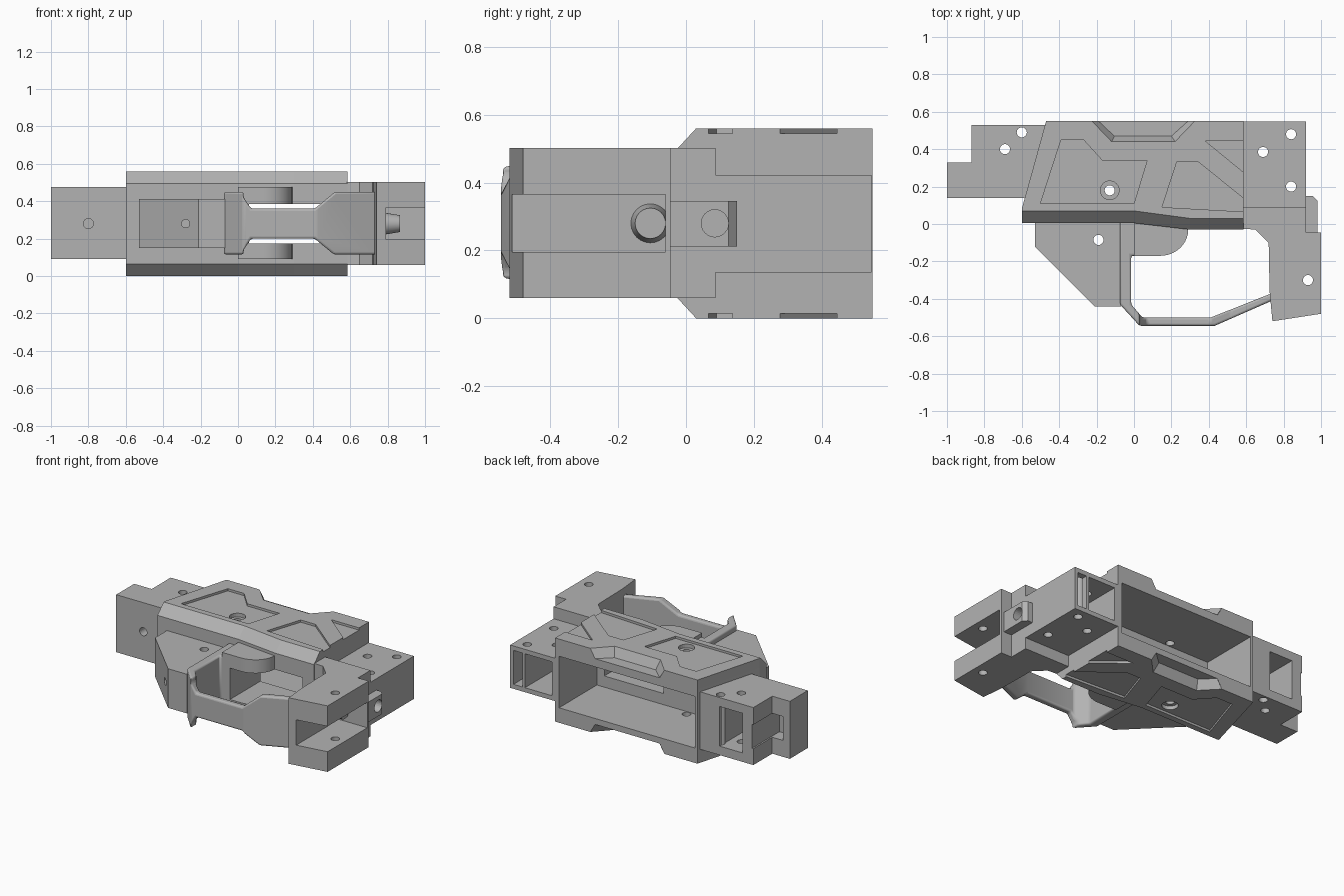
import bpy, bmesh, math
from mathutils import Matrix

if "Cube" in bpy.data.objects:
    bpy.data.objects.remove(bpy.data.objects["Cube"])

MID = 0.28
grey = bpy.data.materials.new("matte_grey")
grey.use_nodes = True
grey.diffuse_color = (0.45, 0.45, 0.45, 1)
grey.node_tree.nodes["Principled BSDF"].inputs["Base Color"].default_value = (0.45, 0.45, 0.45, 1)


def finish(name, bm):
    bmesh.ops.recalc_face_normals(bm, faces=bm.faces)
    mesh = bpy.data.meshes.new(name)
    bm.to_mesh(mesh)
    bm.free()
    mesh.materials.append(grey)
    ob = bpy.data.objects.new(name, mesh)
    bpy.context.scene.collection.objects.link(ob)
    return ob


def loft(name, layers, swap=False):
    """Stack matching outlines (height, points); swap lays the outline in x-z along y."""
    bm = bmesh.new()
    rings = []
    for h, pts in layers:
        rings.append([bm.verts.new((x, h, y) if swap else (x, y, h)) for x, y in pts])
    bm.faces.new(rings[0])
    bm.faces.new(rings[-1])
    for a, b in zip(rings, rings[1:]):
        for i in range(len(a)):
            j = (i + 1) % len(a)
            bm.faces.new((a[i], a[j], b[j], b[i]))
    return finish(name, bm)


def prism(name, pts, lo, hi, swap=False):
    return loft(name, [(lo, pts), (hi, pts)], swap)


def block(name, x0, x1, y0, y1, z0, z1):
    return prism(name, [(x0, y0), (x1, y0), (x1, y1), (x0, y1)], z0, z1)


def rod(name, pos, r, depth, axis="Z", r2=None):
    bm = bmesh.new()
    rot = {"Z": Matrix(), "X": Matrix.Rotation(math.pi / 2, 4, "Y"),
           "Y": Matrix.Rotation(math.pi / 2, 4, "X")}[axis]
    bmesh.ops.create_cone(bm, cap_ends=True, segments=24, radius1=r, radius2=r2 or r,
                          depth=depth, matrix=Matrix.Translation(pos) @ rot)
    return finish(name, bm)


def hole(x, y, r=0.027):
    return rod("cutter", (x, y, MID), r, 2)


def both(pts, lo, hi):
    """Matching cutters on the top and the underside."""
    return [prism("cutter", pts, lo, hi), prism("cutter", pts, 2 * MID - hi, 2 * MID - lo)]


def carve(ob, cutters):
    bpy.context.view_layer.objects.active = ob
    for c in cutters:
        c.hide_render = True
        m = ob.modifiers.new("cut", "BOOLEAN")
        m.operation, m.solver, m.object = "DIFFERENCE", "EXACT", c
        bpy.ops.object.modifier_apply(modifier=m.name)
        bpy.data.objects.remove(c)


def smooth(ob):
    bpy.ops.object.select_all(action="DESELECT")
    ob.select_set(True)
    bpy.context.view_layer.objects.active = ob
    bpy.ops.object.shade_smooth_by_angle(angle=math.radians(25))


# Main body with chamfered front edges
back = [(0.585, 0.55), (-0.47, 0.55)]
face = [(-0.6, 0.08), (-0.6, 0.005), (0, 0.005), (0.3, -0.03), (0.585, -0.03)]
rim = [(-0.6, 0.081), (-0.6, 0.07), (0, 0.07), (0.3, 0.03), (0.585, 0.03)]
body = loft("main_body", [(0, rim + back), (0.065, face + back),
                          (0.495, face + back), (0.56, rim + back)])
cuts = [block("cutter", -0.45, 0.555, 0.15, 0.7, 0.1, 0.445),
        block("cutter", 0.06, 0.5, -0.1, 0.2, 0.175, 0.385)]
# Shallow side panels
for panel in ([(-0.5, 0.11), (-0.39, 0.45), (-0.27, 0.45), (-0.17, 0.34), (0.07, 0.34), (0, 0.11)],
              [(0.15, 0.09), (0.23, 0.335), (0.34, 0.335), (0.6, 0.125), (0.6, 0.065)],
              [(0.38, 0.445), (0.6, 0.445), (0.6, 0.265)]):
    cuts += both(panel, 0.545, 0.6)
# Bevelled notch in the rear edge of each side
wide = [(-0.235, 0.56), (-0.12, 0.44), (0.22, 0.44), (0.335, 0.56)]
tight = [(-0.2, 0.56), (-0.105, 0.47), (0.2, 0.47), (0.3, 0.56)]
for flip in (False, True):
    cuts.append(loft("cutter", [(2 * MID - h if flip else h, p)
                                for h, p in ((0.5, tight), (0.561, wide))]))
cuts += [hole(-0.13, 0.18), rod("cutter", (-0.13, 0.18, 0.56), 0.05, 0.08),
         rod("cutter", (-0.13, 0.18, 0), 0.05, 0.08)]
carve(body, cuts)

# Front mounting block, stepped and hollow at the back
mount = prism("mount_block", [(-1, 0.14), (-0.55, 0.14), (-0.47, 0.53), (-0.87, 0.53),
                              (-0.87, 0.33), (-1, 0.33)], 0.09, 0.475)
carve(mount, [block("cutter", -0.79, -0.62, 0.24, 0.6, 0.15, 0.415),
              block("cutter", -0.95, -0.86, 0.24, 0.6, 0.2, 0.36),
              hole(-0.6, 0.49), hole(-0.69, 0.4),
              rod("cutter", (-0.8, 0.14, MID), 0.027, 0.16, "Y")])

# Rear box open at the back
box = block("rear_box", 0.57, 0.92, 0.08, 0.547, 0.135, 0.422)
carve(box, [block("cutter", 0.61, 0.81, 0.14, 0.6, 0.165, 0.392),
            block("cutter", 0.83, 0.895, 0.14, 0.6, 0.165, 0.392),
            hole(0.69, 0.385), hole(0.84, 0.48), hole(0.84, 0.2)])

# Forked grip mount
grip = prism("grip_fork", [(0.58, 0.087), (0.58, -0.025), (0.65, -0.03), (0.72, -0.1),
                           (0.725, -0.36), (0.74, -0.52), (1, -0.48), (1, -0.045),
                           (0.92, -0.045), (0.92, 0.087)], 0.06, 0.502)
corner = [(0.57, 0.6), (0.57, 0.495), (0.65, 0.495), (0.73, 0.45), (0.73, 0.6)]
carve(grip, [block("cutter", 0.79, 1.1, -0.6, -0.06, 0.195, 0.365), hole(0.93, -0.3)])
peg = rod("fork_peg", (0.82, -0.105, MID), 0.06, 0.09, "X", 0.045)
smooth(peg)

# Pierced nub on the rear end
nub = prism("rear_nub", [(0.9, -0.045), (0.98, -0.045), (0.98, 0.125), (0.955, 0.15),
                         (0.9, 0.15)], 0.212, 0.346)
carve(nub, [rod("cutter", (0.97, 0.085, MID), 0.04, 0.1, "X")])

# Angled fore stop
stop = prism("fore_stop", [(-0.53, 0.03), (-0.53, -0.12), (-0.21, -0.44), (-0.07, -0.44),
                           (-0.04, 0.03)], 0.15, 0.412)
carve(stop, [hole(-0.19, -0.085), rod("cutter", (-0.28, -0.37, MID), 0.022, 0.2, "Y")])

# Hand guard loop, slim along the middle and flared at the ends
guard = prism("guard_loop", [(-0.075, 0.03), (-0.075, -0.43), (0.03, -0.545), (0.43, -0.545),
                             (0.75, -0.405), (0.75, -0.365), (0.41, -0.5), (0.045, -0.5),
                             (-0.015, -0.43), (-0.015, -0.17), (0.02, -0.17), (0.02, 0.03)],
              0.115, 0.45)
waist = [(0.03, 0.6), (0.03, 0.42), (0.07, 0.36), (0.41, 0.36), (0.52, 0.451), (0.52, 0.6)]
carve(guard, [prism("cutter", waist, -0.7, -0.2, True),
              prism("cutter", [(x, 2 * MID - z) for x, z in waist], -0.7, -0.2, True)])
bevel = guard.modifiers.new("soft_edges", "BEVEL")
bevel.width, bevel.segments, bevel.limit_method = 0.012, 3, "ANGLE"
smooth(guard)

# Rounded cheeks either side of the trigger opening
arc = [(0.14 + 0.15 * math.sin(a), -0.03 - 0.14 * math.cos(a))
       for a in (math.pi / 2 * i / 10 for i in range(11))]
cheeks = prism("trigger_cheeks", [(0, 0.03), (0, -0.17)] + arc + [(0.3, 0.03)], 0.09, 0.475)
carve(cheeks, [block("cutter", 0.06, 0.4, -0.3, 0.1, 0.175, 0.385)])
smooth(cheeks)
